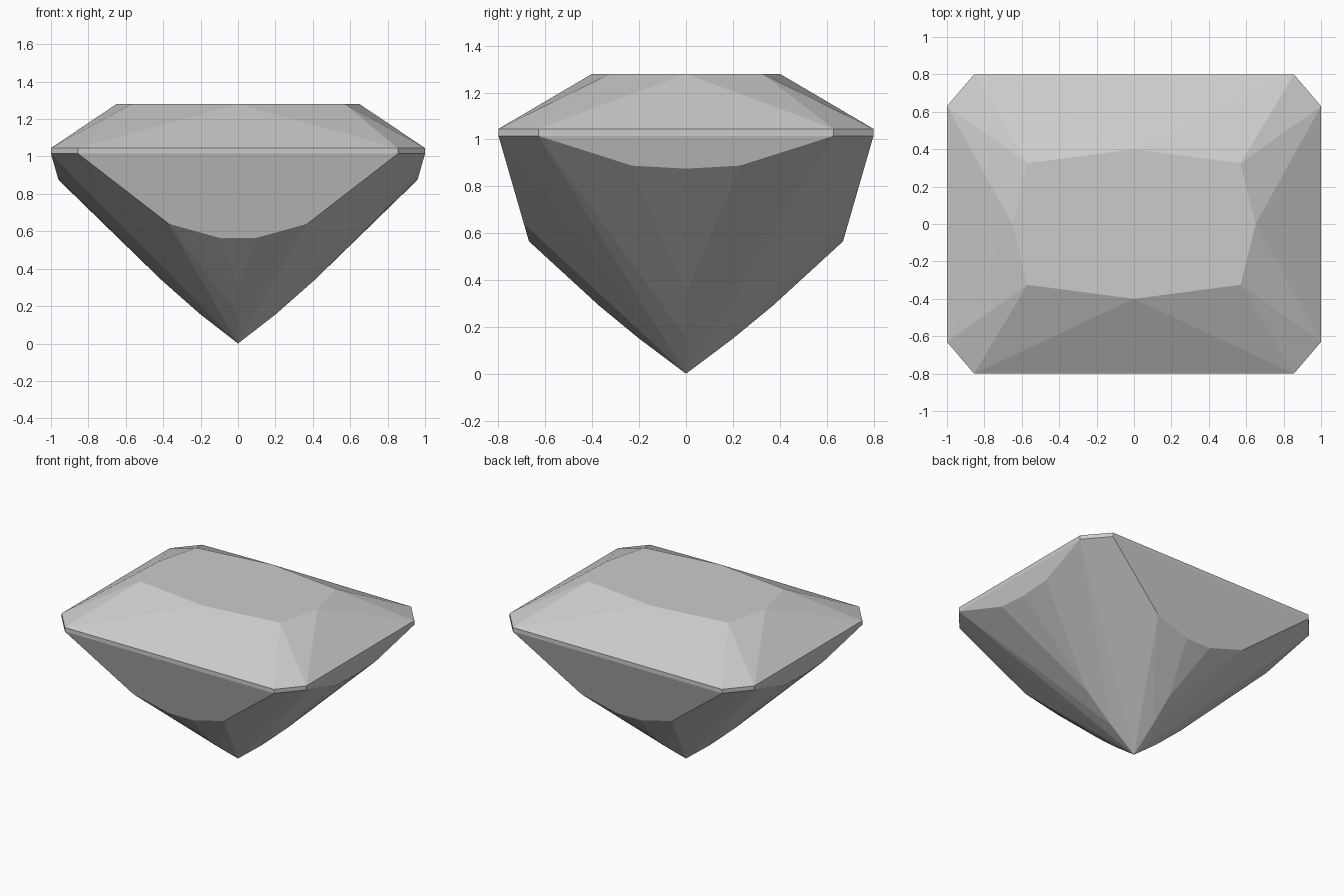
import bpy, bmesh, math
from itertools import product

cube = bpy.data.objects.get("Cube")
if cube:
    bpy.data.objects.remove(cube, do_unlink=True)

TABLE, GIRDLE_TOP, GIRDLE_LOW = 1.28, 1.045, 1.015


def front_slope(x, z):
    """Point on the steep long pavilion facet."""
    return (x, 0.8 - 0.289 * (GIRDLE_LOW - z), z)


def side_slope(y, z):
    """Point on the steep short pavilion facet."""
    return (1 - 0.286 * (GIRDLE_LOW - z), y, z)


# One quarter of the cut stone, mirrored below
table = [(0, 0.4, TABLE), (0.57, 0.325, TABLE), (0.65, 0, TABLE)]
girdle = [(x, y, z) for x, y in ((0.855, 0.8), (1, 0.63))
          for z in (GIRDLE_TOP, GIRDLE_LOW)]
pavilion = [front_slope(0.37, 0.64), front_slope(0.10, 0.565),
            side_slope(0.23, 0.888), side_slope(0, 0.875)]
keel = [(0, 0.37, 0.29), (0, 0.2, 0.15), (0.41, 0, 0.34), (0.2, 0, 0.155), (0, 0, 0)]

corners = {(x * sx + 0.0, y * sy + 0.0, z)
           for x, y, z in table + girdle + pavilion + keel
           for sx, sy in product((1, -1), repeat=2)}

# Wrap the corners in flat facets
bm = bmesh.new()
for co in sorted(corners):
    bm.verts.new(co)
hull = bmesh.ops.convex_hull(bm, input=bm.verts[:])
loose = [v for v in bm.verts if not v.link_faces]
bmesh.ops.delete(bm, geom=loose, context='VERTS')
bmesh.ops.dissolve_limit(bm, angle_limit=math.radians(0.8),
                         verts=bm.verts[:], edges=bm.edges[:])
bmesh.ops.recalc_face_normals(bm, faces=bm.faces[:])

mesh = bpy.data.meshes.new("gemstone")
bm.to_mesh(mesh)
bm.free()
gem = bpy.data.objects.new("gemstone", mesh)
bpy.context.collection.objects.link(gem)

# Plain grey stone
grey = bpy.data.materials.new("light grey")
grey.use_nodes = True
colour = (0.6, 0.6, 0.6, 1)
grey.diffuse_color = colour
grey.node_tree.nodes["Principled BSDF"].inputs["Base Color"].default_value = colour
mesh.materials.append(grey)
